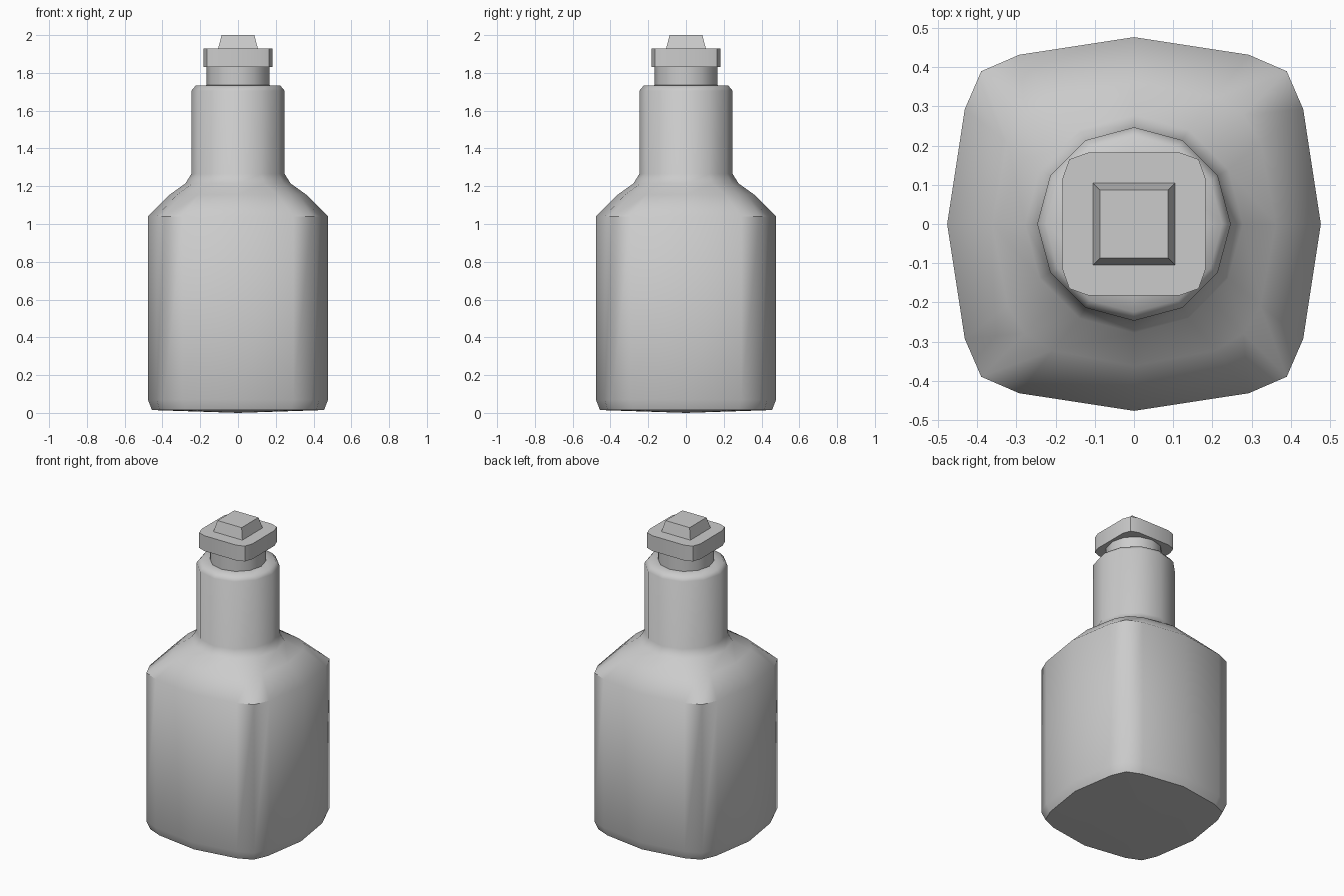
import bpy, bmesh
from math import cos, sin, radians

if "Cube" in bpy.data.objects:
    bpy.data.objects.remove(bpy.data.objects["Cube"])


def circle(r):
    # 12-sided ring plus diagonal points, matching the 16-point body section
    a = (0, 30, 45, 60)
    k = (1, 1, cos(radians(15)), 1)
    return [(r * s * cos(radians(q + d)), r * s * sin(radians(q + d)))
            for q in (0, 90, 180, 270) for d, s in zip(a, k)]


def quad_ring(points):
    # repeat one quadrant of points around the four sides
    out = []
    x_y = list(points)
    for _ in range(4):
        out += x_y
        x_y = [(-y, x) for x, y in x_y]
    return out


def blend(a, b, t):
    return [(p[0] + (q[0] - p[0]) * t, p[1] + (q[1] - p[1]) * t) for p, q in zip(a, b)]


def loft(name, rings, base_z=None, angle=50):
    bm = bmesh.new()
    loops = [[bm.verts.new((x, y, z)) for x, y in ring] for ring, z in rings]
    n = len(loops[0])
    for lo, hi in zip(loops, loops[1:]):
        for i in range(n):
            j = (i + 1) % n
            bm.faces.new((lo[i], lo[j], hi[j], hi[i]))
    bm.faces.new(loops[-1])
    if base_z is None:
        bm.faces.new(loops[0][::-1])
    else:
        c = bm.verts.new((0, 0, base_z))
        for i in range(n):
            bm.faces.new((loops[0][(i + 1) % n], loops[0][i], c))
    bmesh.ops.recalc_face_normals(bm, faces=bm.faces)
    me = bpy.data.meshes.new(name)
    bm.to_mesh(me)
    bm.free()
    ob = bpy.data.objects.new(name, me)
    bpy.context.collection.objects.link(ob)
    bpy.ops.object.select_all(action='DESELECT')
    bpy.context.view_layer.objects.active = ob
    ob.select_set(True)
    bpy.ops.object.shade_smooth_by_angle(angle=radians(angle))
    return ob


# bottle: bulged square body, sloped shoulder, round neck
body = quad_ring([(0.477, 0), (0.432, 0.293), (0.39, 0.39), (0.293, 0.432)])
base = [(x * 0.955, y * 0.955) for x, y in body]
neck = circle(0.247)
loft("bottle", [
    (base, 0.015), (body, 0.07), (body, 1.04),
    (blend(body, neck, 0.5), 1.155), (circle(0.278), 1.215),
    (neck, 1.265), (neck, 1.705), (circle(0.225), 1.732), (circle(0.16), 1.735),
], base_z=0.0)

# stopper stem
loft("stopper_stem", [(circle(0.167), 1.70), (circle(0.167), 1.835)])

# stopper cap: rounded square plate
cap = quad_ring([(0.183, -0.115), (0.183, 0.115), (0.165, 0.165), (0.115, 0.183)][1:])
loft("stopper_cap", [(cap, 1.83), (cap, 1.93)])

# tapered square knob
loft("stopper_knob", [(quad_ring([(0.106, 0.106)]), 1.925),
                      (quad_ring([(0.087, 0.087)]), 2.0)], angle=20)
